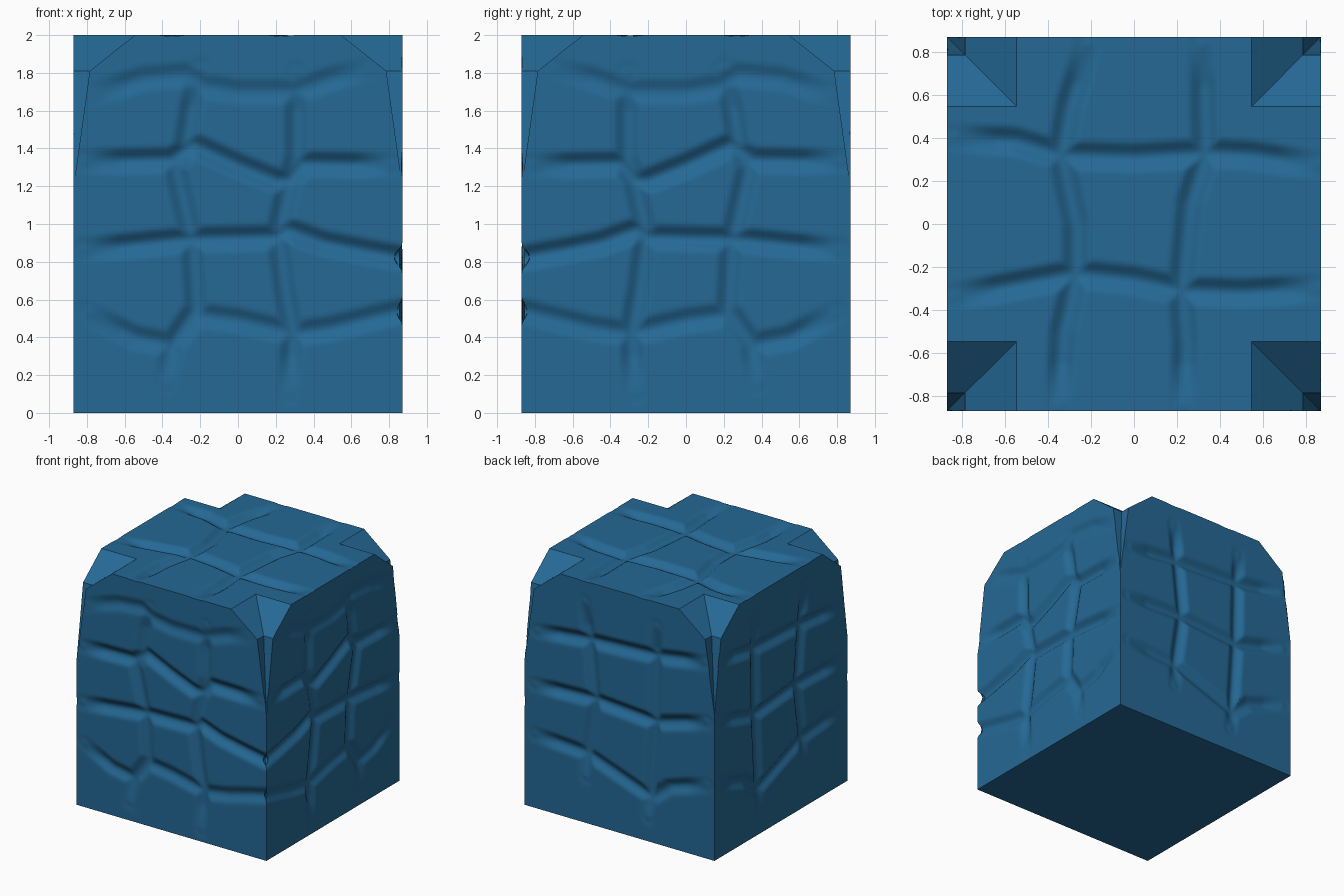
import bpy, bmesh
from mathutils import Vector

if "Cube" in bpy.data.objects:
    bpy.data.objects.remove(bpy.data.objects["Cube"], do_unlink=True)

HALF, TALL, CUTS = 0.87, 2.0, 110
WIDTH, DEPTH = 0.075, 0.042

# Cracks: strength, whether the far end runs over the corner, path points
FRONT = [
    (0.5, False, [(-.78, 1.68), (-.5, 1.77), (-.28, 1.79), (-.18, 1.73), (0, 1.7), (.3, 1.7), (.5, 1.77), (.7, 1.82)]),
    (1, False, [(-.82, 1.33), (-.35, 1.34), (-.24, 1.42), (0, 1.31), (.2, 1.23), (.27, 1.23), (.34, 1.32), (.82, 1.31)]),
    (1, True, [(-.82, .86), (-.45, .9), (-.25, .92), (.2, .93), (.26, .97), (.45, .9), (.65, .86), (.87, .82)]),
    (0.7, True, [(-.8, .53), (-.55, .4), (-.35, .36), (-.22, .52), (0, .49), (.3, .42), (.5, .45), (.7, .5), (.87, .54)]),
    (0.8, False, [(-.2, 1.82), (-.25, 1.6), (-.28, 1.4), (-.33, 1.3), (-.24, .9), (-.22, .55), (-.35, .36), (-.38, .15)]),
    (0.8, False, [(.31, 1.8), (.31, 1.35), (.27, 1.22), (.21, .95), (.25, .65), (.29, .42), (.27, .1)]),
]
BACK = [
    (1, False, [(.76, 1.47), (.28, 1.52), (-.33, 1.55), (-.78, 1.62)]),
    (1, False, [(.78, 1.02), (.23, 1.04), (-.33, 1.0), (-.8, 1.13)]),
    (0.8, False, [(.78, .61), (.3, .58), (-.29, .37), (-.45, .5), (-.8, .61)]),
    (0.9, False, [(.32, 1.83), (.28, 1.52), (.23, 1.04), (.3, .58), (.31, .38)]),
    (0.9, False, [(-.34, 1.8), (-.33, 1.55), (-.32, 1.0), (-.28, .37), (-.26, .2)]),
]
TOP = [
    (0.9, False, [(-.84, .4), (-.55, .385), (-.34, .32), (0, .31), (.35, .33), (.55, .32), (.86, .27)]),
    (0.9, False, [(-.84, -.34), (-.27, -.23), (0, -.26), (.23, -.31), (.5, -.32), (.86, -.3)]),
    (0.9, False, [(-.21, .84), (-.3, .55), (-.34, .33), (-.27, 0), (-.27, -.23), (-.33, -.5), (-.35, -.85)]),
    (0.9, False, [(.32, .84), (.33, .32), (.26, .1), (.22, -.3), (.24, -.55), (.23, -.85)]),
]


def segments(lines):
    """Split crack paths into segments with length data ready for distance tests."""
    out = []
    for strength, is_open, path in lines:
        for (ax, ay), (bx, by) in zip(path, path[1:]):
            dx, dy = bx - ax, by - ay
            out.append((ax, ay, dx, dy, dx * dx + dy * dy, strength, is_open, path[0], path[-1]))
    return out


def groove(u, v, segs):
    """Depth of the crack pattern at one point of a side."""
    deepest = 0.0
    for ax, ay, dx, dy, length2, strength, is_open, start, end in segs:
        t = min(1, max(0, ((u - ax) * dx + (v - ay) * dy) / length2))
        d2 = ((u - ax - t * dx) ** 2 + (v - ay - t * dy) ** 2) / WIDTH ** 2
        if d2 < 1:
            p = Vector((u, v))
            fade = min(1, (p - Vector(start)).length / 0.2)
            if not is_open:
                fade *= min(1, (p - Vector(end)).length / 0.2)
            deepest = max(deepest, strength * fade * (1 - d2) ** 2)
    return deepest * DEPTH


front, back, top = segments(FRONT), segments(BACK), segments(TOP)

# Stone block: finely divided box, each side pressed in along its cracks
bm = bmesh.new()
bmesh.ops.create_cube(bm, size=2)
bmesh.ops.subdivide_edges(bm, edges=bm.edges[:], cuts=CUTS, use_grid_fill=True)
for vert in bm.verts:
    vert.co = Vector((vert.co.x * HALF, vert.co.y * HALF, vert.co.z + 1))
edge = HALF - 1e-4
for vert in bm.verts:
    x, y, z = vert.co
    shift = Vector()
    if z > 1e-4:
        # Adjoining sides mirror each other across the block's diagonal
        if y < -edge:
            shift.y += groove(x, z, front)
        if x > edge:
            shift.x -= groove(-y, z, front)
        if y > edge:
            shift.y -= groove(x, z, back)
        if x < -edge:
            shift.x += groove(-y, z, back)
        if z > TALL - 1e-4:
            shift.z -= groove(x, y, top)
    vert.co += shift
base = [f for f in bm.faces if f.calc_center_median().z < 1e-4]
bmesh.ops.dissolve_faces(bm, faces=base)
mesh = bpy.data.meshes.new("stone_block")
bm.to_mesh(mesh)
bm.free()
block = bpy.data.objects.new("stone_block", mesh)
bpy.context.collection.objects.link(block)

# Corner notches: square stacks that widen toward the top
bm = bmesh.new()
OUT = 0.92
for sx in (-1, 1):
    for sy in (-1, 1):
        rings = []
        for z, c in ((1.0, .898), (1.81, .785), (2.1, .42)):
            corners = ((c, c), (OUT, c), (OUT, OUT), (c, OUT))
            rings.append([bm.verts.new((sx * a, sy * b, z)) for a, b in corners])
        bm.faces.new(rings[0])
        bm.faces.new(rings[-1])
        for low, high in zip(rings, rings[1:]):
            for i in range(4):
                j = (i + 1) % 4
                bm.faces.new((low[i], low[j], high[j], high[i]))
bmesh.ops.recalc_face_normals(bm, faces=bm.faces[:])
cut_mesh = bpy.data.meshes.new("corner_cutter")
bm.to_mesh(cut_mesh)
bm.free()
cutter = bpy.data.objects.new("corner_cutter", cut_mesh)
bpy.context.collection.objects.link(cutter)
cutter.hide_render = True

# Single blue colour
blue = bpy.data.materials.new("slate_blue")
blue.use_nodes = True
colour = (0.018, 0.14, 0.30, 1)
blue.diffuse_color = colour
blue.node_tree.nodes["Principled BSDF"].inputs["Base Color"].default_value = colour
mesh.materials.append(blue)
cut_mesh.materials.append(blue)

# Cut the notches, then shade smoothly with crisp edges
notch = block.modifiers.new("corner_notches", 'BOOLEAN')
notch.operation = 'DIFFERENCE'
notch.solver = 'EXACT'
notch.object = cutter
bpy.ops.object.select_all(action='DESELECT')
block.select_set(True)
bpy.context.view_layer.objects.active = block
bpy.ops.object.modifier_apply(modifier=notch.name)
bpy.data.objects.remove(cutter, do_unlink=True)
bpy.ops.object.shade_smooth_by_angle(angle=0.6)
